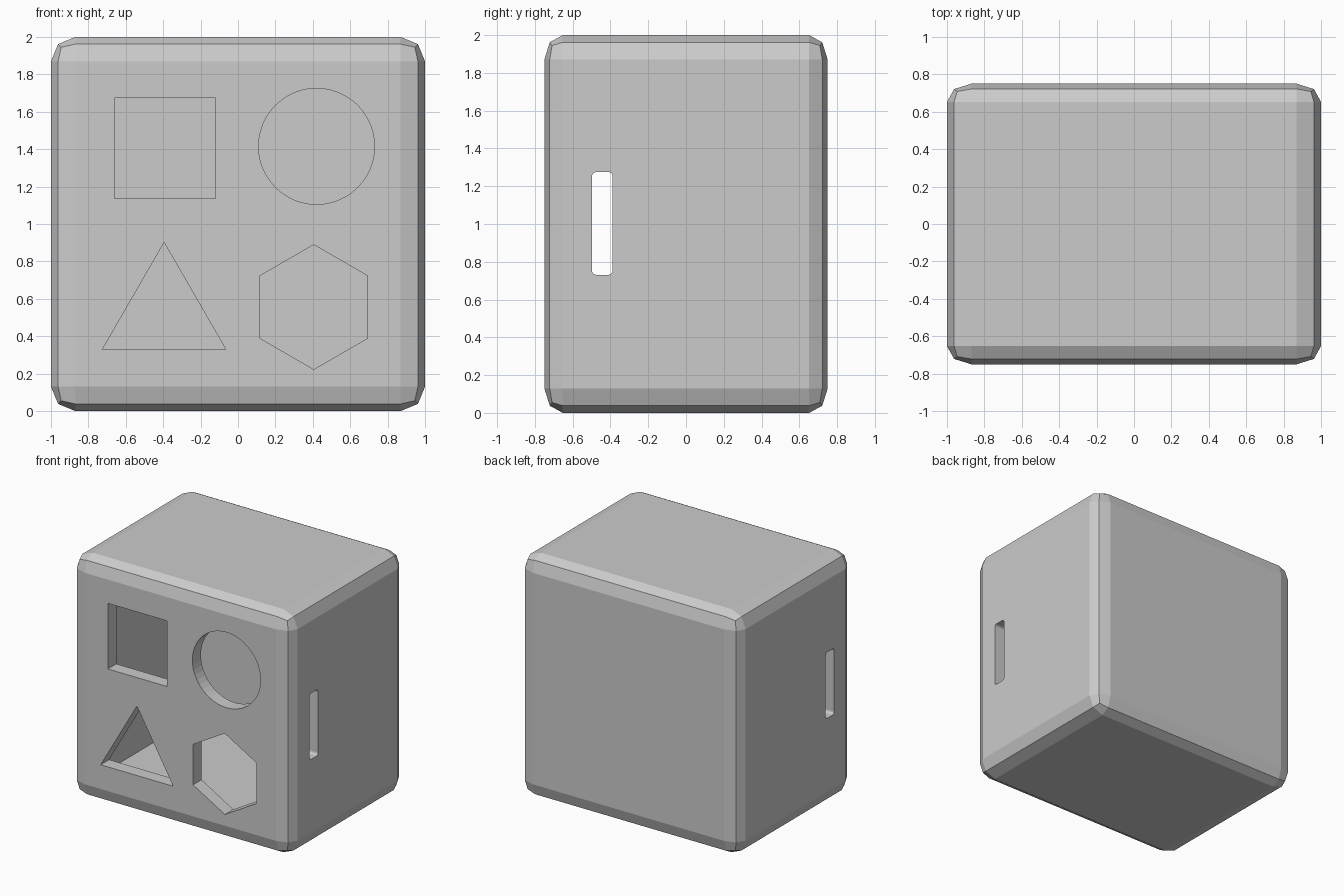
import bpy
import bmesh
from math import cos, sin, pi, radians
from mathutils import Matrix, Vector

default = bpy.data.objects.get("Cube")
if default:
    bpy.data.objects.remove(default, do_unlink=True)


def finish(name, bm):
    mesh = bpy.data.meshes.new(name)
    bmesh.ops.recalc_face_normals(bm, faces=bm.faces)
    bm.to_mesh(mesh)
    bm.free()
    obj = bpy.data.objects.new(name, mesh)
    bpy.context.collection.objects.link(obj)
    return obj


def block(name, size, center, bevel=0.0, segments=2):
    """Box bevelled as a cube, then stretched to its size."""
    bm = bmesh.new()
    bmesh.ops.create_cube(bm, size=2)
    if bevel:
        bmesh.ops.bevel(bm, geom=bm.edges[:], offset=bevel, segments=segments,
                        profile=0.5, affect='EDGES')
    bmesh.ops.scale(bm, vec=Vector(size) / 2, verts=bm.verts)
    bmesh.ops.translate(bm, vec=center, verts=bm.verts)
    return finish(name, bm)


def prism(name, points, start, depth, axis):
    """Extrude a closed outline along the x or y axis."""
    bm = bmesh.new()
    if axis == 'Y':
        verts = [bm.verts.new((u, start, v)) for u, v in points]
        push = Vector((0, depth, 0))
    else:
        verts = [bm.verts.new((start, u, v)) for u, v in points]
        push = Vector((depth, 0, 0))
    face = bm.faces.new(verts)
    grown = bmesh.ops.extrude_face_region(bm, geom=[face], use_keep_orig=True)
    moved = [g for g in grown["geom"] if isinstance(g, bmesh.types.BMVert)]
    bmesh.ops.translate(bm, vec=push, verts=moved)
    return finish(name, bm)


def polygon(sides, radius, center, turn=90):
    return [(center[0] + radius * cos(radians(turn) + 2 * pi * i / sides),
             center[1] + radius * sin(radians(turn) + 2 * pi * i / sides))
            for i in range(sides)]


def rounded_slot(center, half_w, half_h, radius, steps=3):
    points = []
    for q, (sx, sy) in enumerate([(1, 1), (-1, 1), (-1, -1), (1, -1)]):
        for i in range(steps + 1):
            a = pi / 2 * (q + i / steps)
            points.append((center[0] + sx * (half_w - radius) + radius * cos(a),
                           center[1] + sy * (half_h - radius) + radius * sin(a)))
    return points


def cut(target, cutter):
    mod = target.modifiers.new(cutter.name, 'BOOLEAN')
    mod.operation = 'DIFFERENCE'
    mod.solver = 'EXACT'
    mod.object = cutter
    bpy.ops.object.select_all(action='DESELECT')
    bpy.context.view_layer.objects.active = target
    target.select_set(True)
    bpy.ops.object.modifier_apply(modifier=mod.name)
    bpy.data.objects.remove(cutter, do_unlink=True)


# Bevelled outer box, hollowed to an even wall
box = block("sorter_box", (2, 1.5, 2), (0, 0, 1), bevel=0.13)
cut(box, block("cavity", (1.72, 1.28, 1.72), (0, 0, 1)))

# Shape openings through the front wall
openings = {
    "square_hole": polygon(4, 0.27 * 2 ** 0.5, (-0.39, 1.405), 45),
    "round_hole": polygon(48, 0.31, (0.42, 1.415)),
    "triangle_hole": polygon(3, 0.381, (-0.395, 0.52)),
    "hexagon_hole": polygon(6, 0.333, (0.405, 0.556)),
}
for name, outline in openings.items():
    cut(box, prism(name, outline, -0.9, 0.5, 'Y'))

# Hand slot running through both side walls
slot = rounded_slot((-0.443, 1.003), 0.055, 0.272, 0.022)
cut(box, prism("hand_slot", slot, -1.2, 2.4, 'X'))

# Crisp flat facets
for face in box.data.polygons:
    face.use_smooth = False
